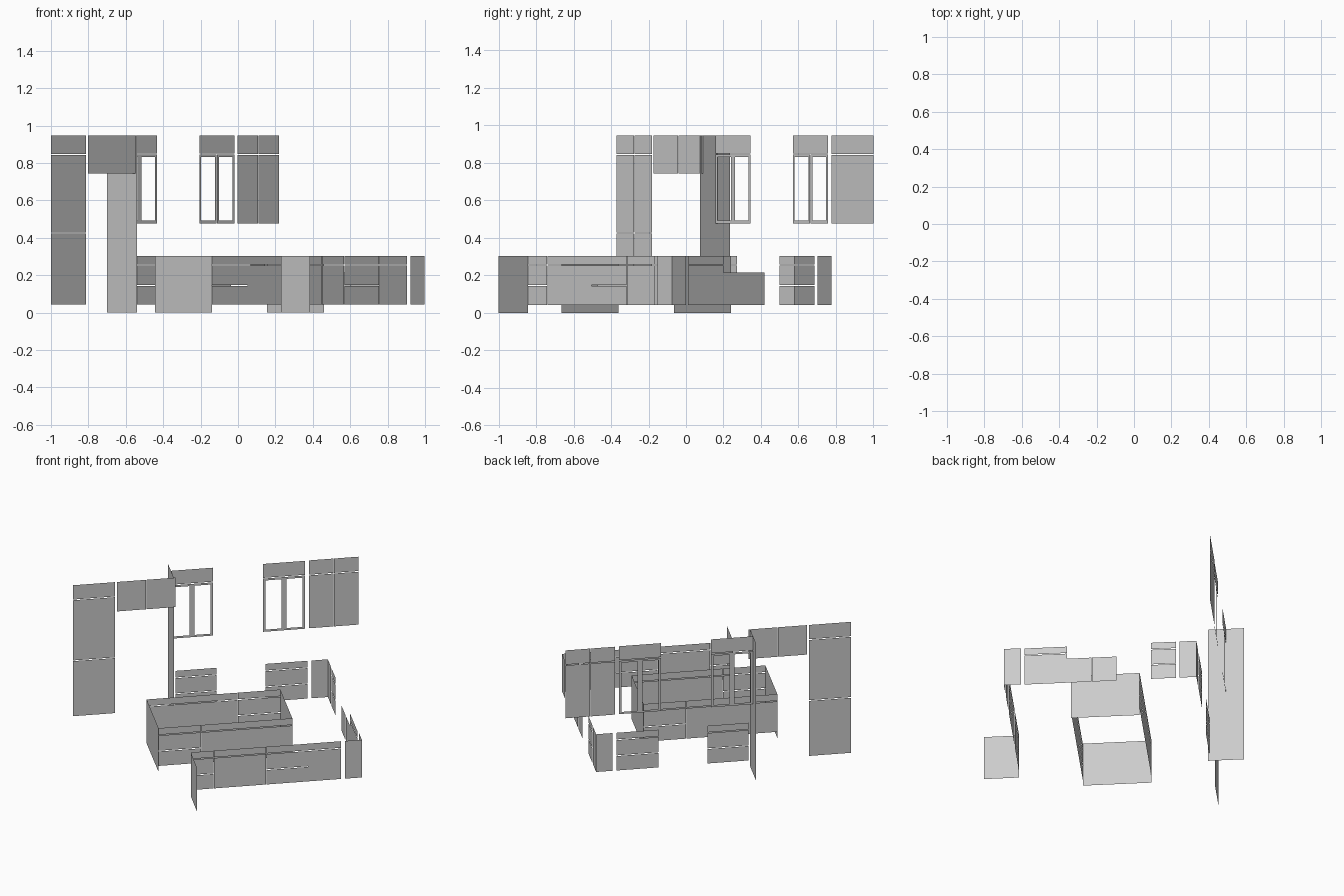
import bpy
from mathutils import Vector

if "Cube" in bpy.data.objects:
    bpy.data.objects.remove(bpy.data.objects["Cube"])

LOW, TOP_BASE, TOP = 0.043, 0.303, 0.946      # plinth, worktop and ceiling heights
DRAWERS = (LOW, 0.145, 0.255, TOP_BASE)       # three stacked drawer fronts
DOOR = (LOW, 0.255, TOP_BASE)                 # door below one drawer
PLAIN = (LOW, TOP_BASE)
GAP_V, GAP_H = 0.001, 0.0025                  # half gaps between fronts


def fronts(name, p0, p1, heights, splits=(0, 1), framed_rows=()):
    """Flat sheet of door fronts from p0 to p1, facing right of travel."""
    a, b = Vector(p0), Vector(p1)
    d = (b - a).normalized()
    length = (b - a).length
    verts, faces = [], []

    def point(u, z):
        q = a + d * u
        verts.append((q.x, q.y, z))

    for r, (z0, z1) in enumerate(zip(heights, heights[1:])):
        lo = z0 + (GAP_H if r else 0)
        hi = z1 - (GAP_H if r < len(heights) - 2 else 0)
        for c, (s0, s1) in enumerate(zip(splits, splits[1:])):
            u0 = s0 * length + (GAP_V if c else 0)
            u1 = s1 * length - (GAP_V if c < len(splits) - 2 else 0)
            n = len(verts)
            for k in ((0, 0.014) if r in framed_rows else (0,)):
                point(u0 + k, lo + k)
                point(u1 - k, lo + k)
                point(u1 - k, hi - k)
                point(u0 + k, hi - k)
            if r in framed_rows:
                faces += [(n + i, n + (i + 1) % 4, n + 4 + (i + 1) % 4, n + 4 + i)
                          for i in range(4)]
            else:
                faces.append((n, n + 1, n + 2, n + 3))
    me = bpy.data.meshes.new(name)
    me.from_pydata(verts, [], faces)
    ob = bpy.data.objects.new(name, me)
    bpy.context.collection.objects.link(ob)
    return ob


HALF = (0, 0.5, 1)

# Tall pantry, cabinets over the fridge and the fridge side panel
fronts("pantry_doors", (-1, -0.37), (-0.812, -0.182), (LOW, 0.425, 0.845, TOP), HALF)
fronts("over_fridge_doors", (-0.803, -0.173), (-0.54, 0.09), (0.743, TOP), HALF)
fronts("fridge_side_panel", (-0.70, 0.235), (-0.54, 0.075), (0, TOP))

# Wall cabinets: two with glazed door frames, one solid
WALL = (0.478, 0.845, TOP)
for name, x in (("left_glass_doors", -0.62), ("right_glass_doors", -0.207)):
    fronts(name, (x, x + 0.777), (x + 0.187, x + 0.964), WALL[:2], HALF, (0,))
    fronts(name + "_top_flap", (x, x + 0.777), (x + 0.187, x + 0.964), (0.85, TOP))
fronts("wall_doors", (-0.003, 0.777), (0.22, 1.0), WALL, HALF)

# Base run along the cooker wall
fronts("left_drawers", (-0.54, 0.09), (-0.357, 0.273), DRAWERS)
fronts("right_drawers", (-0.137, 0.498), (0.05, 0.685), DRAWERS)

# Back corner and base run along the sink wall
fronts("back_corner_door_left", (0.068, 0.702), (0.142, 0.776), PLAIN)
fronts("back_corner_door_right", (0.142, 0.776), (0.217, 0.701), PLAIN)
fronts("narrow_drawers", (0.232, 0.686), (0.343, 0.575), DRAWERS)
fronts("sink_doors", (0.495, 0.42), (0.715, 0.2), (LOW, 0.216), HALF)
fronts("sink_side_drawer", (0.715, 0.2), (0.904, 0.011), DOOR)

# Right corner and peninsula, facing the island
fronts("right_corner_door_back", (0.922, 0.0), (0.998, -0.076), PLAIN)
fronts("right_corner_door_front", (0.998, -0.076), (0.922, -0.152), PLAIN)


def peninsula(name, x0, x1, heights, splits=(0, 1)):
    fronts(name, (x0, x0 - 1.073), (x1, x1 - 1.073), heights, splits)


peninsula("peninsula_door", 0.904, 0.757, DOOR)
peninsula("peninsula_drawers", 0.755, 0.57, DRAWERS)
peninsula("peninsula_wide_doors", 0.568, 0.334, DOOR, HALF)
peninsula("peninsula_end_drawers", 0.332, 0.23, DRAWERS)
fronts("peninsula_end_panel", (0.23, -0.843), (0.386, -1.0), (0, TOP_BASE))

# Island: the same fronts on both long sides, turned half a circle
CX, CY = 0.0075, -0.2125
for side, s in (("front", 1), ("back", -1)):
    def at(u, v):
        return (CX + s * u, CY + s * v)

    def along(u):
        return at(u, u - 0.305)

    fronts(f"island_{side}_drawers", along(-0.1475), along(0.042), DRAWERS)
    fronts(f"island_{side}_middle_doors", along(0.044), along(0.257), DOOR)
    fronts(f"island_{side}_end_doors", along(0.259), along(0.4525), DOOR)
    fronts(f"island_{side}_end_panel", along(0.4525), at(0.1475, 0.4525), (0, TOP_BASE))
